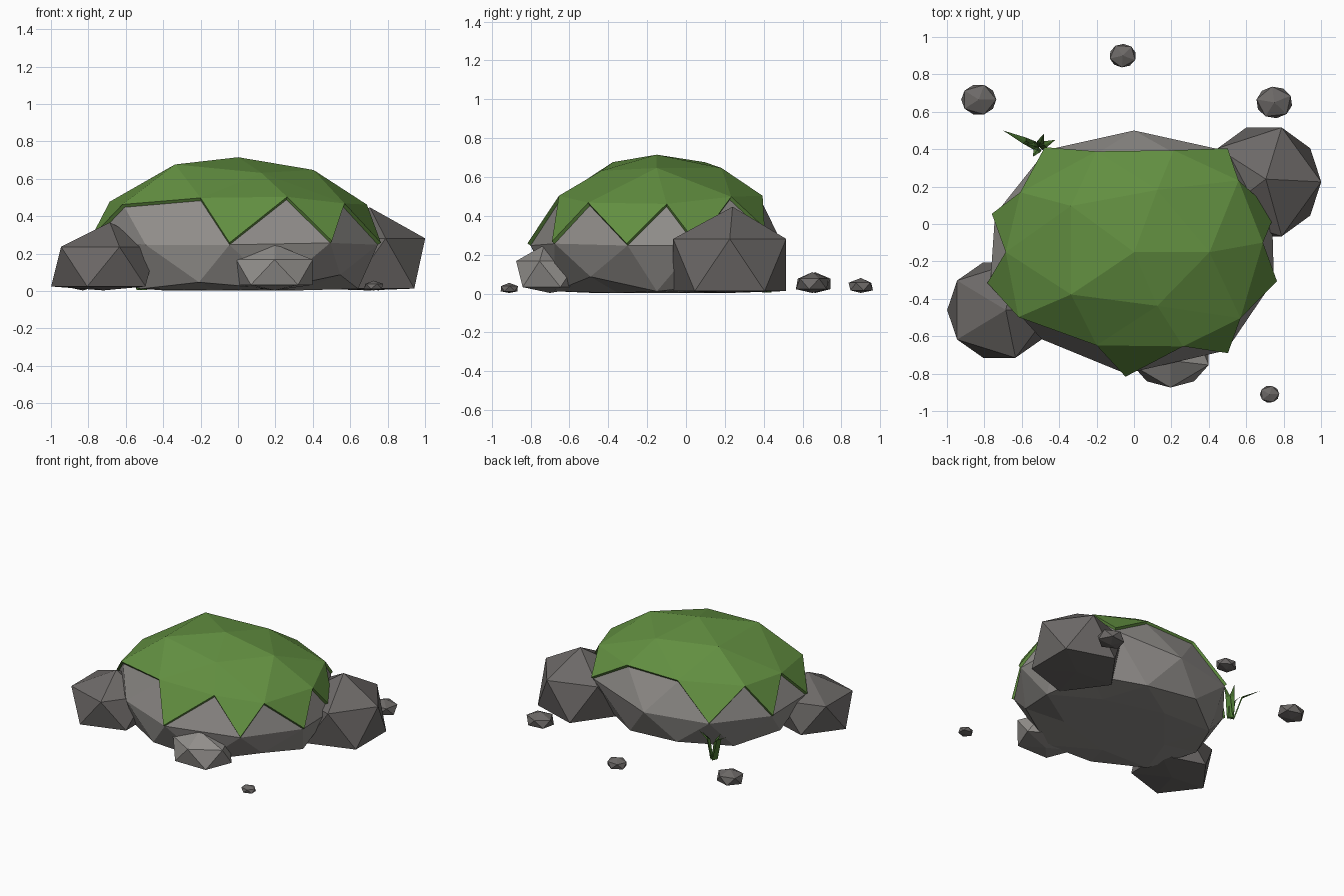
import bpy, bmesh, math
from mathutils import Vector, Matrix

if "Cube" in bpy.data.objects:
    bpy.data.objects.remove(bpy.data.objects["Cube"])


def material(name, rgb):
    m = bpy.data.materials.new(name)
    m.diffuse_color = (*rgb, 1)
    m.use_nodes = True
    m.node_tree.nodes["Principled BSDF"].inputs["Base Color"].default_value = m.diffuse_color
    return m


LIGHT = material("light stone", (0.285, 0.272, 0.258))
DARK = material("dark stone", (0.150, 0.140, 0.135))
MOSS = material("moss green", (0.122, 0.275, 0.052))
GRASS = material("grass green", (0.075, 0.195, 0.034))


def finish(bm, name, mat):
    mesh = bpy.data.meshes.new(name)
    bmesh.ops.recalc_face_normals(bm, faces=bm.faces)
    bm.to_mesh(mesh)
    bm.free()
    mesh.materials.append(mat)
    ob = bpy.data.objects.new(name, mesh)
    bpy.context.collection.objects.link(ob)
    return ob


def stone(name, mat, centre, radii, turn=0, tip=(0, 0)):
    """Twelve-cornered boulder, cut flat where it meets the ground."""
    bm = bmesh.new()
    bmesh.ops.create_icosphere(bm, subdivisions=1, radius=1,
                               matrix=Matrix.Rotation(math.radians(turn), 4, 'Z'))
    for v in bm.verts:
        top = v.co.z > 0.9
        v.co = Vector([c + r * k for c, r, k in zip(centre, radii, v.co)])
        v.co.z = max(v.co.z, 0.003)
        if top:
            v.co.x += tip[0]
            v.co.y += tip[1]
    return finish(bm, name, mat)


# Corners of the main rock pushed off the plain ellipsoid: direction, offset
DENTS = [
    ((.95, -.31, 0), (.03, .05, 0)), ((.59, -.81, 0), (.05, 0, .01)),
    ((0, -1, 0), (-.045, 0, 0)), ((-.59, -.81, 0), (-.05, .06, 0)),
    ((-.95, -.31, 0), (-.05, .04, .03)), ((-.59, .81, 0), (-.025, .02, 0)),
    ((.59, .81, 0), (.05, .015, .08)), ((.28, -.85, .45), (.05, .06, .04)),
    ((-.72, -.53, .45), (-.06, 0, 0)), ((-.72, .53, .45), (-.05, -.03, .02)),
    ((.28, .85, .45), (0, -.02, .04)), ((.89, 0, .45), (0, .05, 0)),
    ((-.26, -.81, .53), (0, .04, 0)), ((.69, -.5, .53), (.04, -.02, -.03)),
    ((.69, .5, .53), (.03, .05, 0)), ((-.43, -.31, .85), (-.01, -.02, .03)),
    ((-.95, .31, 0), (-.025, 0, 0)), ((.95, .31, 0), (.02, 0, 0)),
    ((-.85, 0, .53), (-.03, 0, -.02)), ((.16, -.5, .85), (0, .045, -.015)),
    ((-.43, .31, .85), (-.01, .04, .03)), ((.72, -.53, -.45), (0, 0, .04)),
]
BARE = [Vector((-.59, -.81, 0)), Vector((0, 1, 0))]  # corners the moss skips


def dome(moss):
    bm = bmesh.new()
    bmesh.ops.create_icosphere(bm, subdivisions=2, radius=1)
    for v in bm.verts:
        v.co.normalize()
    if moss:
        # keep the crown plus the pointed triangles hanging from it
        drop = [f for f in bm.faces if f.calc_center_median().z < 0.25 or
                any((v.co - b).length < 0.1 for v in f.verts for b in BARE)]
        bmesh.ops.delete(bm, geom=drop, context='FACES')
    for v in bm.verts:
        u = v.co.copy()
        v.co = Vector((0.755 * u.x, -0.15 + 0.65 * u.y, 0.247 + 0.448 * u.z))
        for d, off in DENTS:
            if (u - Vector(d)).length < 0.1:
                v.co += Vector(off)
        v.co.z = max(v.co.z, 0.003)
    return bm


# Main rock and its moss cap
finish(dome(False), "main_rock", LIGHT)
cap = finish(dome(True), "moss_cap", MOSS)
solid = cap.modifiers.new("thickness", 'SOLIDIFY')
solid.thickness = 0.02
solid.offset = 1

# Boulders leaning on the main rock
stone("right_boulder", DARK, (.695, .225, .147), (.342, .342, .3), 0, (.01, .015))
stone("left_boulder", DARK, (-.72, -.46, .13), (.312, .3, .237), 0, (.035, 0))
stone("front_stone", LIGHT, (.195, -.70, .1), (.24, .195, .15), -18, (0, -.03))

# Loose pebbles
for i, (x, y, r, h) in enumerate([(-.83, .665, .105, .11), (.75, .65, .108, .11),
                                  (-.06, .90, .08, .08), (.725, -.91, .058, .055)]):
    stone(f"pebble_{i + 1}", DARK, (x, y, h * 0.45), (r, r * .88, h * .55), 25 * i)

# Grass tuft: thin bent blades
base = Vector((-.51, .41, .005))
bm = bmesh.new()
for tip in [(-.70, .50, .25), (-.48, .485, .22), (-.42, .45, .21),
            (-.54, .36, .18), (-.58, .43, .19)]:
    tip = Vector(tip)
    lean = tip - base
    lean.z = 0
    side = lean.cross(Vector((0, 0, 1))).normalized()
    root = base + lean * 0.12
    knee = base + lean * 0.4 + Vector((0, 0, tip.z * 0.7))
    back = lean.normalized() * 0.008
    outline = [root - side * .022, root + side * .022, knee + side * .018,
               tip, knee - side * .018]
    a, b, c, d, e = [bm.verts.new(p) for p in outline]
    r, k = bm.verts.new(root - back), bm.verts.new(knee - back)
    for f in [(a, b, c, e), (e, c, d), (b, r, k, c), (r, a, e, k),
              (c, k, d), (k, e, d), (a, r, b)]:
        bm.faces.new(f)
finish(bm, "grass_tuft", GRASS)
